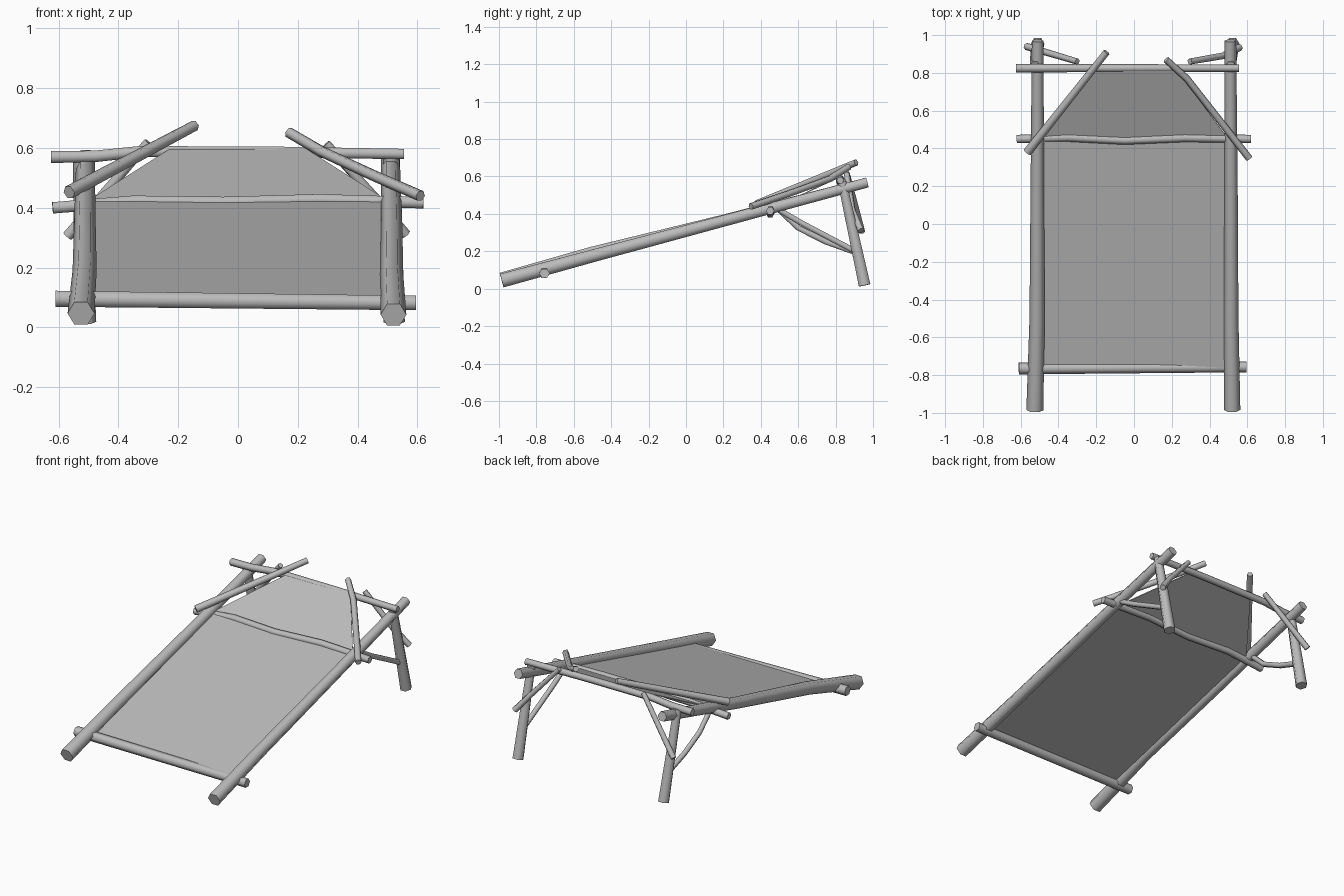
import bpy, bmesh, math
from mathutils import Vector

cube = bpy.data.objects.get("Cube")
if cube:
    bpy.data.objects.remove(cube, do_unlink=True)

grey = bpy.data.materials.new("plain grey")
grey.use_nodes = True
colour = (0.5, 0.5, 0.5, 1)
grey.diffuse_color = colour
grey.node_tree.nodes["Principled BSDF"].inputs["Base Color"].default_value = colour


def finish(name, bm):
    mesh = bpy.data.meshes.new(name)
    bmesh.ops.recalc_face_normals(bm, faces=bm.faces)
    bm.to_mesh(mesh)
    bm.free()
    mesh.materials.append(grey)
    obj = bpy.data.objects.new(name, mesh)
    bpy.context.collection.objects.link(obj)
    return obj


def pole(name, r0, r1, *points, sides=6):
    """Tapered six-sided branch swept along a few points."""
    pts = [Vector(p) for p in points]
    bm = bmesh.new()
    rings = []
    for i, p in enumerate(pts):
        d = (pts[min(i + 1, len(pts) - 1)] - pts[max(i - 1, 0)]).normalized()
        ref = Vector((0, 0, 1)) if abs(d.z) < 0.8 else Vector((0, 1, 0))
        u = d.cross(ref).normalized()
        v = u.cross(d)
        r = r0 + (r1 - r0) * i / (len(pts) - 1)
        ring = []
        for k in range(sides):
            a = math.tau * k / sides
            ring.append(bm.verts.new(p + r * (u * math.cos(a) + v * math.sin(a))))
        rings.append(ring)
    for a, b in zip(rings, rings[1:]):
        for k in range(sides):
            n = (k + 1) % sides
            bm.faces.new((a[k], a[n], b[n], b[k]))
    bm.faces.new(rings[0])
    bm.faces.new(rings[-1])
    obj = finish(name, bm)
    bpy.ops.object.select_all(action='DESELECT')
    obj.select_set(True)
    bpy.context.view_layer.objects.active = obj
    bpy.ops.object.shade_smooth_by_angle(angle=math.radians(65))


# Long side rails
pole("right_rail", 0.045, 0.031, (-0.525, -0.985, 0.047), (-0.513, -0.5, 0.19),
     (-0.512, 0.2, 0.365), (-0.51, 0.97, 0.568))
pole("left_rail", 0.043, 0.031, (0.52, -0.985, 0.043), (0.514, -0.5, 0.175),
     (0.514, 0.2, 0.362), (0.51, 0.97, 0.568))

# Rear legs
pole("right_leg", 0.036, 0.027, (-0.51, 0.955, 0.018), (-0.525, 0.835, 0.57))
pole("left_leg", 0.036, 0.027, (0.522, 0.955, 0.018), (0.512, 0.835, 0.57))

# Cross bars
pole("front_bar", 0.031, 0.028, (-0.61, -0.765, 0.096), (0.595, -0.757, 0.082))
pole("middle_bar", 0.022, 0.022, (-0.62, 0.45, 0.4), (-0.35, 0.458, 0.422),
     (-0.05, 0.442, 0.418), (0.27, 0.456, 0.427), (0.62, 0.45, 0.417))
pole("back_bar", 0.023, 0.02, (-0.625, 0.825, 0.57), (-0.48, 0.825, 0.572),
     (-0.33, 0.825, 0.588), (0.12, 0.825, 0.587), (0.555, 0.825, 0.58))

# Diagonal poles lying over the head end
pole("right_diagonal", 0.023, 0.018, (-0.565, 0.38, 0.452), (-0.145, 0.91, 0.675))
pole("left_diagonal", 0.019, 0.018, (0.61, 0.347, 0.44), (0.46, 0.54, 0.505),
     (0.28, 0.77, 0.588), (0.17, 0.87, 0.652))

# Braces from the legs to the rails
pole("right_front_brace", 0.017, 0.017, (-0.515, 0.5, 0.42), (-0.515, 0.6, 0.325),
     (-0.515, 0.75, 0.25), (-0.515, 0.905, 0.195))
pole("left_front_brace", 0.017, 0.017, (0.515, 0.5, 0.42), (0.515, 0.62, 0.35),
     (0.515, 0.905, 0.2))

# Braces from the legs to the back bar
pole("right_rear_brace", 0.019, 0.016, (-0.57, 0.94, 0.305), (-0.3, 0.86, 0.62))
pole("left_rear_brace", 0.019, 0.016, (0.56, 0.935, 0.31), (0.47, 0.89, 0.42),
     (0.295, 0.86, 0.615))

# Stretched sheet: rectangle up to the middle bar, then narrowing to the back bar
bm = bmesh.new()
rows = [(0.5, -0.76, 0.105), (0.5, 0.45, 0.422), (0.22, 0.825, 0.6)]
verts = [[bm.verts.new((s * x, y, z)) for s in (-1, 1)] for x, y, z in rows]
for a, b in zip(verts, verts[1:]):
    bm.faces.new((a[0], a[1], b[1], b[0]))
sheet = finish("sheet", bm)
thick = sheet.modifiers.new("thickness", 'SOLIDIFY')
thick.thickness = 0.006
thick.offset = 0
